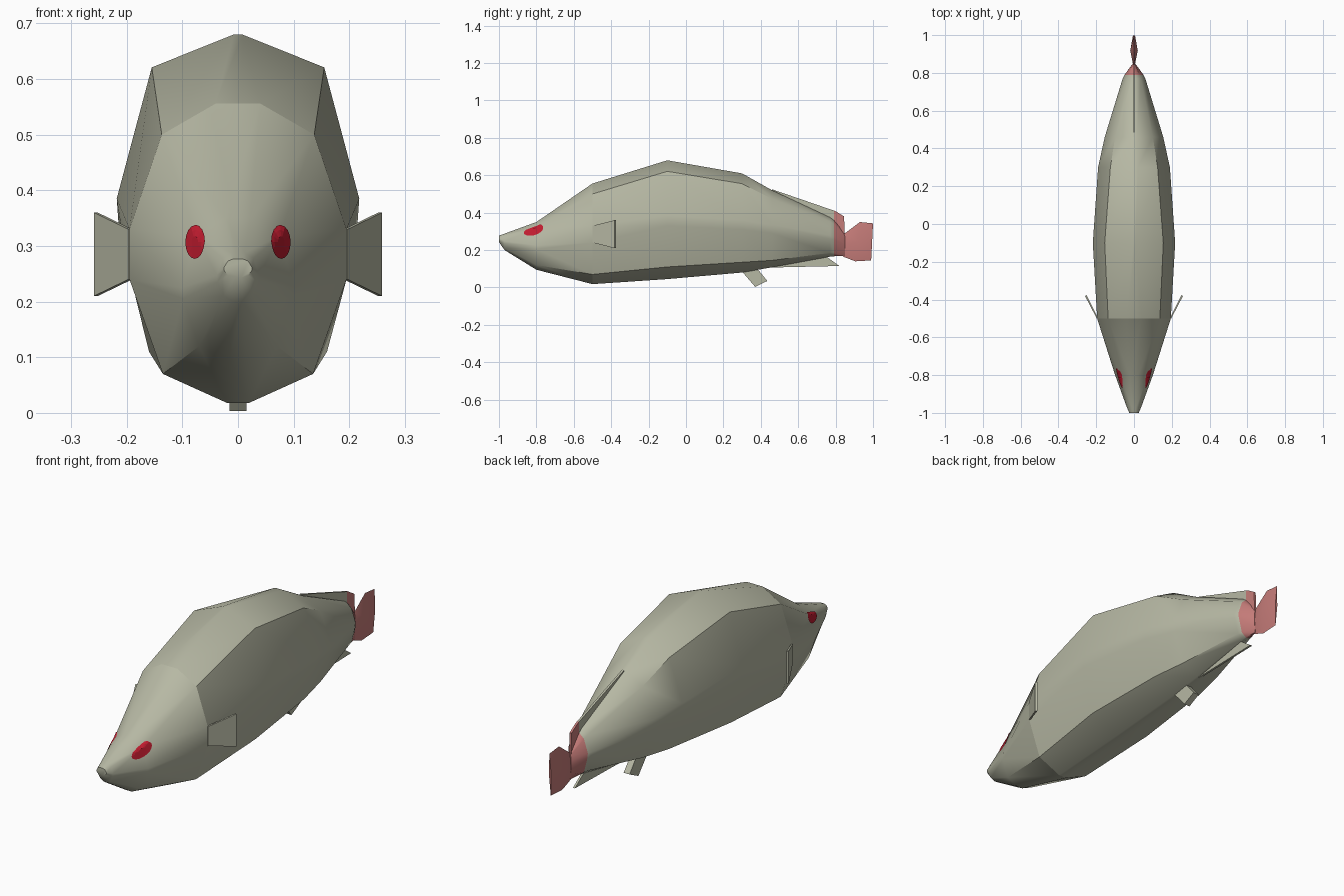
import bpy, bmesh, math
from mathutils import Vector
from mathutils.bvhtree import BVHTree

if "Cube" in bpy.data.objects:
    bpy.data.objects.remove(bpy.data.objects["Cube"])


def material(name, rgb):
    m = bpy.data.materials.new(name)
    m.diffuse_color = (*rgb, 1)
    m.use_nodes = True
    m.node_tree.nodes["Principled BSDF"].inputs["Base Color"].default_value = m.diffuse_color
    return m


GREY = material("olive grey", (0.47, 0.48, 0.37))
PINK = material("dusty pink", (0.56, 0.20, 0.19))
RED = material("eye red", (0.55, 0.012, 0.03))


def finish(name, bm, mats, angle=40, pink_after=None):
    bmesh.ops.recalc_face_normals(bm, faces=bm.faces)
    if pink_after is not None:
        for f in bm.faces:
            f.material_index = int(f.calc_center_median().y > pink_after)
    me = bpy.data.meshes.new(name)
    bm.to_mesh(me)
    bm.free()
    for m in mats:
        me.materials.append(m)
    ob = bpy.data.objects.new(name, me)
    bpy.context.collection.objects.link(ob)
    bpy.ops.object.select_all(action='DESELECT')
    ob.select_set(True)
    bpy.context.view_layer.objects.active = ob
    bpy.ops.object.shade_smooth_by_angle(angle=math.radians(angle))
    return ob


def loft(rings, cap_start=True, cap_end=True):
    bm = bmesh.new()
    vr = [[bm.verts.new(p) for p in r] for r in rings]
    n = len(vr[0])
    for a, b in zip(vr, vr[1:]):
        for i in range(n):
            j = (i + 1) % n
            bm.faces.new((a[i], a[j], b[j], b[i]))
    if cap_start:
        bm.faces.new(vr[0])
    if cap_end:
        bm.faces.new(vr[-1][::-1])
    return bm


def mirrored_ring(y, half):
    return [(x, y, z) for x, z in half] + [(-x, y, z) for x, z in half[::-1]]


def side_plate(name, outline, half, mats=(GREY,), split=None):
    # flat fin in the middle plane, given by its side outline
    bm = loft([[(s * half, y, z) for y, z in outline] for s in (-1, 1)])
    if split is not None:
        bmesh.ops.bisect_plane(bm, geom=bm.verts[:] + bm.edges[:] + bm.faces[:],
                               plane_co=(0, split, 0), plane_no=(0, 1, 0))
    return finish(name, bm, mats, 30, split)


# Cross-sections: half outline from back ridge to belly, as (x, z)
neck = (-0.5, [(.04, .556), (.137, .50), (.195, .33), (.195, .24), (.135, .07), (.02, .018)])
head_sections = [
    (-1.0, [(.008, .277), (.018, .273), (.025, .262), (.025, .256), (.018, .247), (.006, .243)]),
    (-0.97, [(.012, .288), (.028, .278), (.038, .248), (.037, .235), (.025, .21), (.008, .20)]),
    (-0.8, [(.022, .35), (.075, .318), (.10, .225), (.099, .205), (.07, .12), (.015, .095)]),
    neck]
body_sections = [
    neck,
    (-0.1, [(.008, .68), (.155, .621), (.218, .385), (.214, .33), (.16, .11), (.02, .045)]),
    (0.3, [(.02, .61), (.125, .555), (.19, .36), (.184, .31), (.13, .135), (.02, .08)]),
    (0.46, [(.015, .52), (.10, .475), (.155, .335), (.15, .29), (.10, .145), (.015, .108)]),
    (0.77, [(.008, .375), (.036, .352), (.06, .28), (.058, .26), (.035, .185), (.008, .165)]),
    (0.79, [(.007, .36), (.03, .34), (.05, .278), (.048, .256), (.03, .185), (.007, .167)]),
    (0.85, [(.003, .29), (.004, .28), (.006, .25), (.006, .23), (.004, .19), (.003, .168)])]

# Head and eyes
head_bm = loft([mirrored_ring(*s) for s in head_sections], cap_end=False)
bmesh.ops.triangulate(head_bm, faces=[f for f in head_bm.faces if len(f.verts) == 4])
tree = BVHTree.FromBMesh(head_bm)
for side, label in ((-1, "left"), (1, "right")):
    bm = bmesh.new()

    def on_head(r, a):
        x = side * (.075 + .017 * r * math.cos(a))
        z = .306 + .030 * r * math.sin(a)
        hit, normal, _, _ = tree.ray_cast(Vector((x, -2, z)), Vector((0, 1, 0)))
        if normal.y > 0:
            normal = -normal
        return bm.verts.new(hit + normal * .003)

    steps = 16
    rows = [[on_head(r, math.tau * i / steps) for i in range(steps)] for r in (.35, .7, 1)]
    bm.faces.new(rows[0])
    for a, b in zip(rows, rows[1:]):
        for i in range(steps):
            j = (i + 1) % steps
            bm.faces.new((a[i], a[j], b[j], b[i]))
    bmesh.ops.recalc_face_normals(bm, faces=bm.faces)
    bm.normal_update()
    if sum(f.normal.x * side for f in bm.faces) < 0:
        bmesh.ops.reverse_faces(bm, faces=bm.faces)
    me = bpy.data.meshes.new(label + "_eye")
    bm.to_mesh(me)
    bm.free()
    me.materials.append(RED)
    bpy.context.collection.objects.link(bpy.data.objects.new(label + "_eye", me))
finish("head", head_bm, [GREY])

# Body, pink at the tail root
body_bm = loft([mirrored_ring(*s) for s in body_sections], cap_start=False)
finish("body", body_bm, [GREY, PINK], 40, 0.79)

# Tail fin: flattened diamond sections with slanted ends
tail_rows = [(.84, .165, .85, .29, .005), (.905, .14, .93, .35, .02), (.99, .145, 1.0, .343, .006)]
tail_rings = []
for yb, zb, yt, zt, h in tail_rows:
    ym, zm = (yb + yt) / 2, (zb + zt) / 2
    tail_rings.append([(0, yt, zt), (h, ym, zm), (0, yb, zb), (-h, ym, zm)])
finish("tail_fin", loft(tail_rings), [PINK], 40)

# Fins along the middle
side_plate("dorsal_fin", [(.46, .525), (.80, .408), (.845, .38), (.85, .26), (.46, .42)],
           .005, (GREY, PINK), .79)
side_plate("anal_fin", [(.42, .106), (.82, .115), (.755, .162), (.78, .19), (.46, .16)], .005)
side_plate("pelvic_fin", [(.30, .085), (.37, .003), (.435, .035), (.365, .12)], .015)

# Pectoral fins, splayed outward
for side, label in ((-1, "left"), (1, "right")):
    rings = [[(side * (.19 + d), -.5, .24), (side * (.19 + d), -.5, .33),
              (side * (.252 + d), -.375 - d, .36), (side * (.252 + d), -.375 - d, .21)]
             for d in (0, .007)]
    finish(label + "_pectoral_fin", loft(rings), [GREY], 30)
